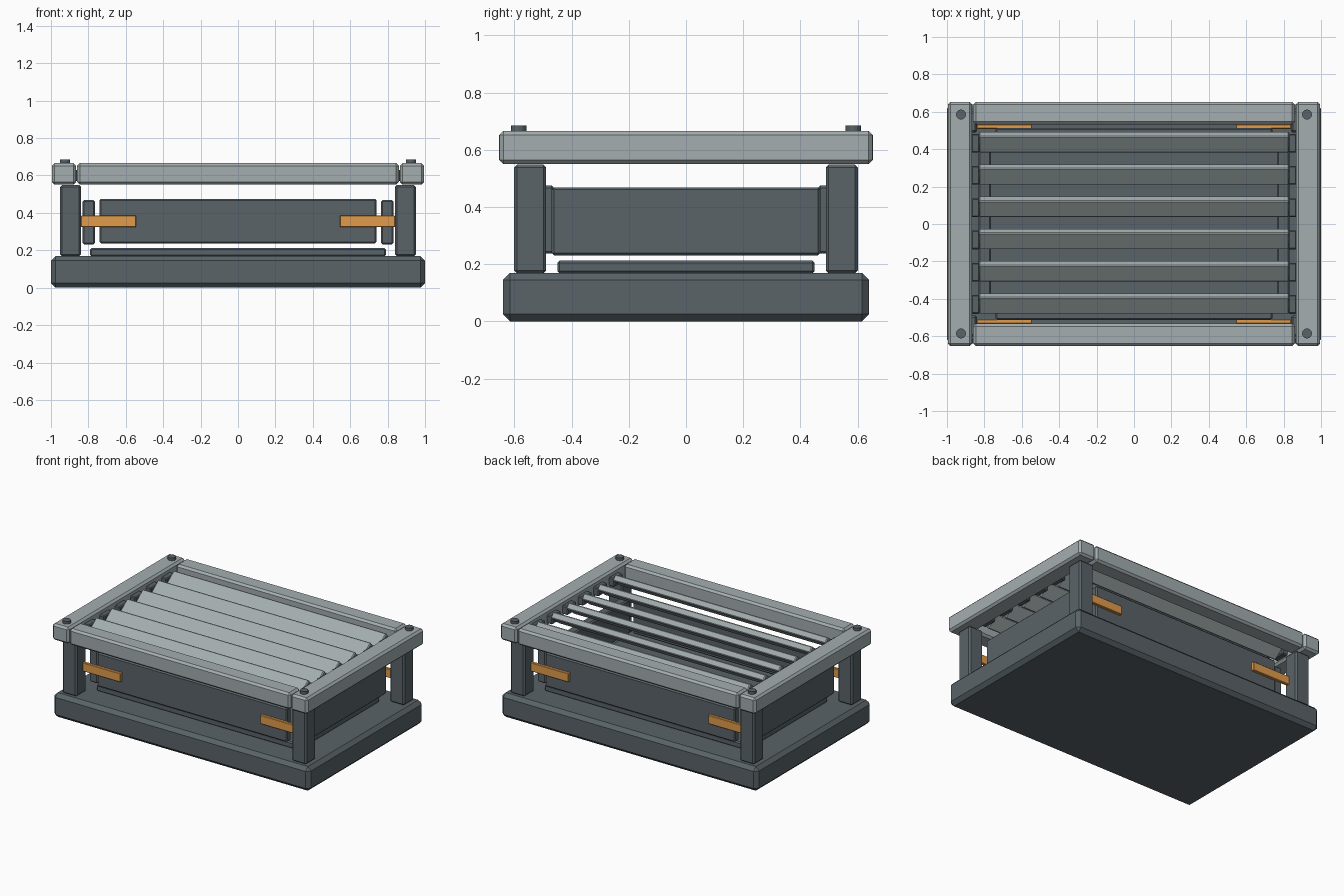
import bpy
from math import radians

if "Cube" in bpy.data.objects:
    bpy.data.objects.remove(bpy.data.objects["Cube"])


def material(name, rgb):
    m = bpy.data.materials.new(name)
    m.diffuse_color = (*rgb, 1)
    m.use_nodes = True
    m.node_tree.nodes["Principled BSDF"].inputs["Base Color"].default_value = m.diffuse_color
    return m


DARK = material("dark_grey", (0.10, 0.125, 0.14))
LIGHT = material("light_grey", (0.37, 0.42, 0.43))
ORANGE = material("orange", (0.75, 0.33, 0.07))


def finish(o, name, mat, bevel):
    o.name = name
    o.data.materials.append(mat)
    if bevel:
        b = o.modifiers.new("chamfer", 'BEVEL')
        b.width = bevel
        b.segments = 1
        b.limit_method = 'ANGLE'
    return o


def box(name, centre, size, mat, bevel=0.01, tilt=0.0):
    bpy.ops.mesh.primitive_cube_add(size=1, location=centre)
    o = bpy.context.object
    o.scale = size
    bpy.ops.object.transform_apply(location=False, rotation=False, scale=True)
    o.rotation_euler.x = tilt
    return finish(o, name, mat, bevel)


# base slab and raised pad
box("base", (0, 0, 0.085), (2.0, 1.28, 0.17), DARK, 0.025)
box("base_pad", (0, 0, 0.19), (1.58, 0.9, 0.045), DARK, 0.008)

# corner posts, bolts and orange strips
for sx in (-1, 1):
    for sy in (-1, 1):
        box("corner_post", (sx * 0.895, sy * 0.545, 0.358), (0.112, 0.112, 0.38), DARK, 0.01)
        bpy.ops.mesh.primitive_cylinder_add(vertices=12, radius=0.027, depth=0.04,
                                            location=(sx * 0.925, sy * 0.585, 0.665))
        finish(bpy.context.object, "frame_bolt", DARK, 0)
        box("orange_strip", (sx * 0.692, sy * 0.52, 0.355), (0.295, 0.022, 0.062), ORANGE, 0.003)

# inner wall panels
for s in (-1, 1):
    box("long_panel", (0, s * 0.487, 0.356), (1.48, 0.05, 0.238), DARK, 0.008)
    box("side_panel", (s * 0.798, 0, 0.35), (0.066, 0.94, 0.238), DARK, 0.008)

# top frame
for s in (-1, 1):
    box("frame_side_bar", (s * 0.93, 0, 0.608), (0.13, 1.305, 0.115), LIGHT, 0.014)
    box("frame_long_bar", (0, s * 0.593, 0.608), (1.72, 0.12, 0.115), LIGHT, 0.014)

# tilted louvre slats with end brackets
for i in range(6):
    y = 0.4375 - i * 0.1725
    box("slat", (0, y, 0.605), (1.66, 0.112, 0.045), LIGHT, 0.006, radians(38))
    for s in (-1, 1):
        box("slat_bracket", (s * 0.848, y - 0.005, 0.6), (0.045, 0.1, 0.06), DARK, 0.006)
